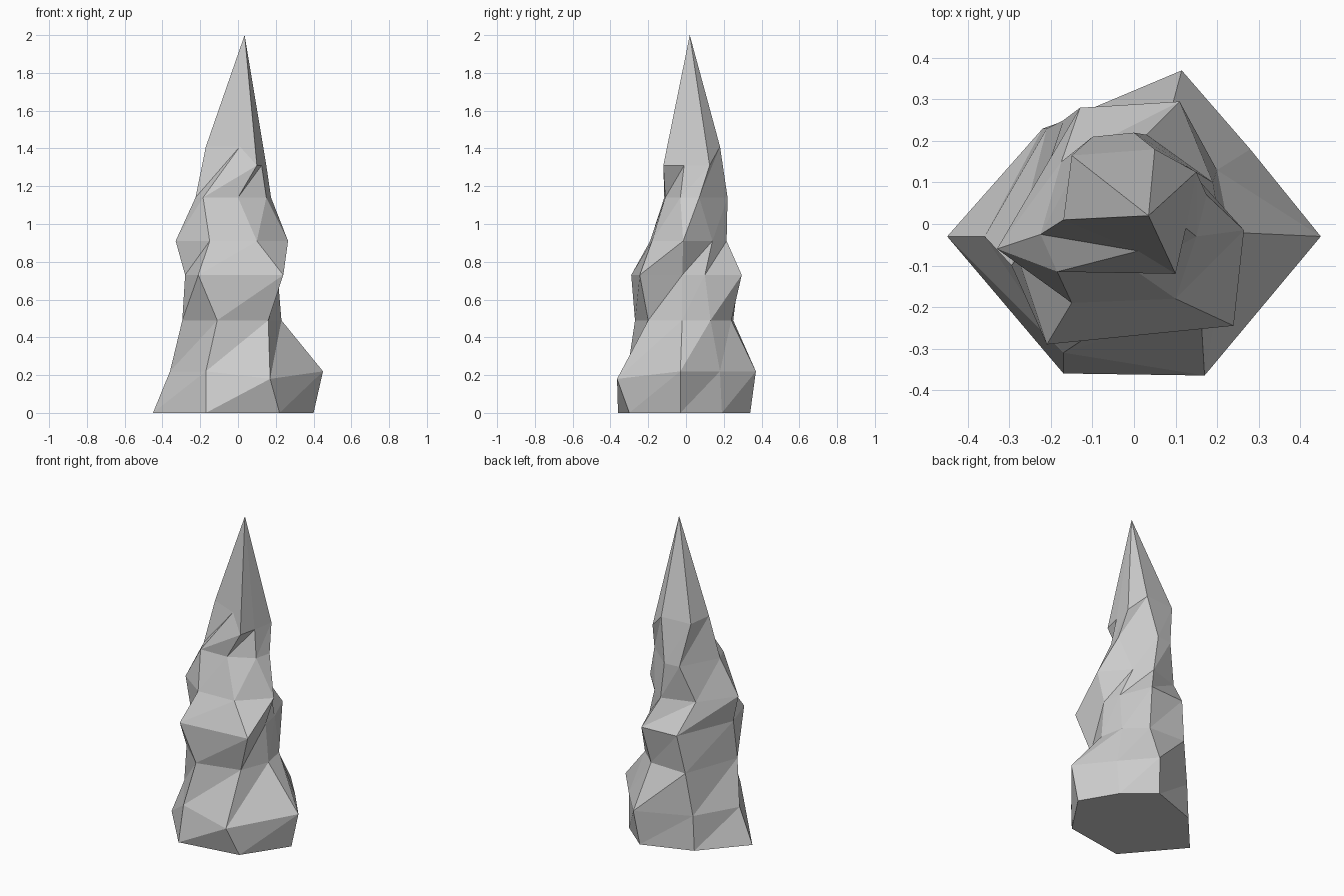
import bpy, bmesh

# Seven-sided outlines (x, y) of the rock spire, from the foot upward
RINGS = {
    0.00: [(.40, -.03), (.27, .19), (.09, .34), (-.22, .23), (-.45, -.03), (-.17, -.36), (.22, -.30)],
    0.22: [(.45, -.03), (.28, .18), (.115, .37), (-.21, .23), (-.36, -.03), (-.17, -.31), (.17, -.365)],
    0.49: [(.23, -.02), (.20, .13), (.08, .24), (-.17, .25), (-.295, -.10), (-.11, -.27), (.16, -.20)],
    0.73: [(.21, -.02), (.19, .10), (.11, .295), (-.13, .28), (-.28, -.08), (-.21, -.29), (.24, -.245)],
    0.91: [(.265, -.015), (.125, .14), (.03, .215), (-.175, .15), (-.33, -.06), (-.15, -.19), (.10, -.18)],
    1.14: [(.15, -.03), (.175, .07), (.00, .22), (-.10, .21), (-.225, -.025), (-.185, -.115), (.00, -.11)],
    1.41: [(.125, -.01), (.15, .125), (.05, .18), (-.15, .165), (-.17, .01), (.01, -.065), (.10, -.12)],
}
# Corners that sit lower than the rest of their ring
LOW = {(.22, 6): .18, (1.41, 6): 1.31, (1.41, 0): 1.31, (1.41, 1): 1.31}

bm = bmesh.new()
rings = [[bm.verts.new((x, y, LOW.get((z, i), z))) for i, (x, y) in enumerate(pts)]
         for z, pts in RINGS.items()]
tip = bm.verts.new((.035, .02, 2.0))

# Faceted sides, two triangles between each pair of corners
for a, b in zip(rings, rings[1:]):
    for i in range(7):
        j = (i + 1) % 7
        bm.faces.new((a[i], a[j], b[j]))
        bm.faces.new((a[i], b[j], b[i]))

# Pointed tip and flat underside
for i in range(7):
    bm.faces.new((rings[-1][i], rings[-1][(i + 1) % 7], tip))
bm.faces.new(rings[0][::-1])
bmesh.ops.recalc_face_normals(bm, faces=bm.faces[:])

mesh = bpy.data.meshes.new("rock_spire")
bm.to_mesh(mesh)
bm.free()
bpy.context.collection.objects.link(bpy.data.objects.new("rock_spire", mesh))
